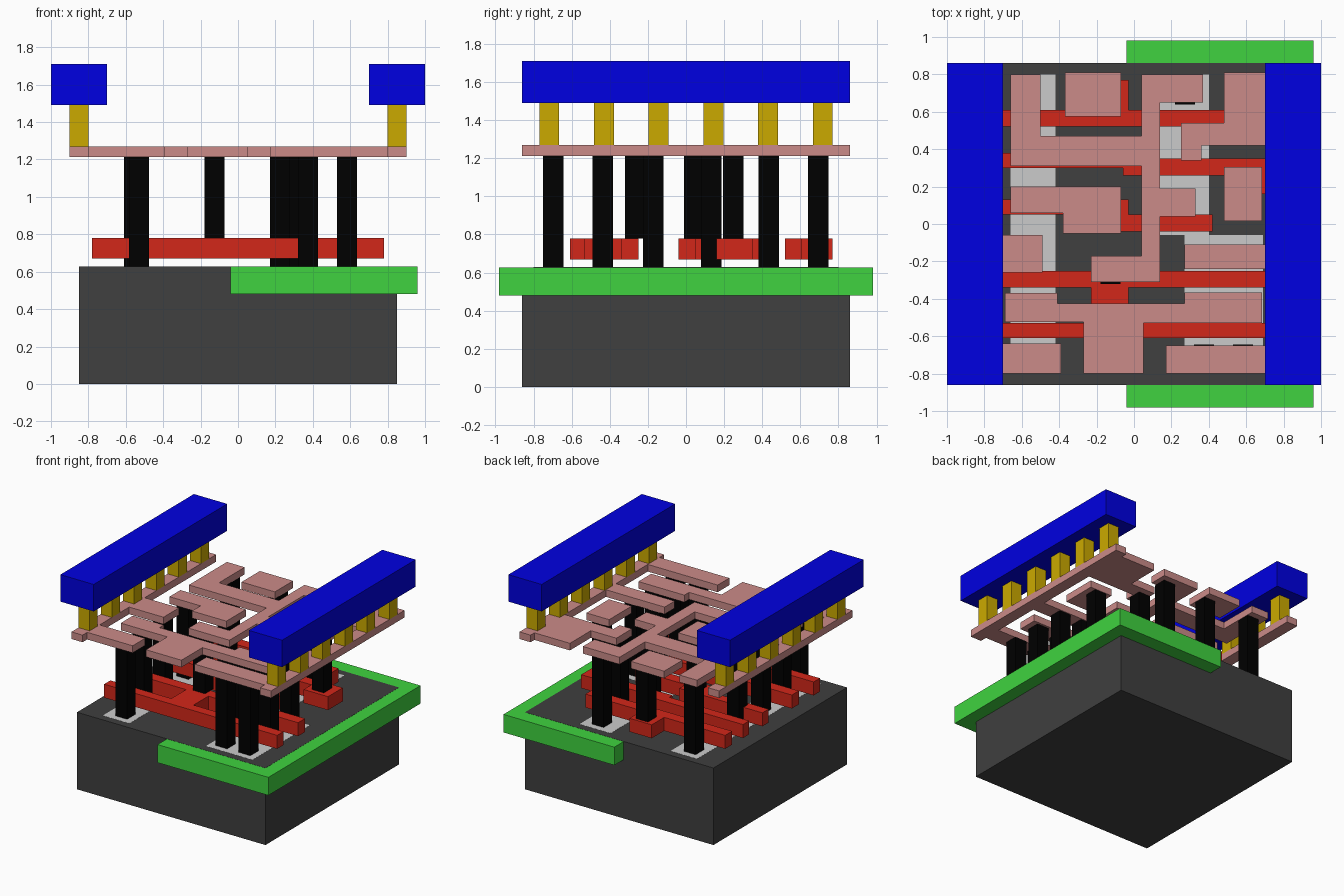
import bpy, bmesh

if "Cube" in bpy.data.objects:
    bpy.data.objects.remove(bpy.data.objects["Cube"])


def material(name, *rgb):
    m = bpy.data.materials.new(name)
    m.diffuse_color = (*rgb, 1)
    m.use_nodes = True
    m.node_tree.nodes["Principled BSDF"].inputs["Base Color"].default_value = m.diffuse_color
    return m


DARK = material("substrate_dark", .05, .05, .05)
GREEN = material("well_green", .05, .65, .05)
RED = material("gate_red", .65, .02, .01)
BLACK = material("contact_black", 0, 0, 0)
PINK = material("metal_pink", .6, .26, .25)
GOLD = material("via_gold", .6, .4, 0)
BLUE = material("rail_blue", 0, 0, .75)


def slab(name, z0, z1, mat, *walk):
    """Extrude a right-angled outline; walk alternates the next x and next y."""
    xs, ys = walk[0::2], walk[1::2]
    pts = []
    for i, y in enumerate(ys):
        pts += [(xs[i], y), (xs[(i + 1) % len(xs)], y)]
    bm = bmesh.new()
    face = bm.faces.new([bm.verts.new((x, y, z0)) for x, y in pts])
    top = bmesh.ops.extrude_face_region(bm, geom=[face])["geom"]
    for v in top:
        if isinstance(v, bmesh.types.BMVert):
            v.co.z = z1
    bmesh.ops.recalc_face_normals(bm, faces=bm.faces)
    me = bpy.data.meshes.new(name)
    bm.to_mesh(me)
    bm.free()
    if mat:
        me.materials.append(mat)
    bpy.context.collection.objects.link(bpy.data.objects.new(name, me))


def gate(name, *walk):
    slab(name, .67, .78, RED, *walk)


def wire(name, *walk):
    slab(name, 1.212, 1.27, PINK, *walk)


def post(name, x, y, z=.628):
    slab(name, z, 1.212, BLACK, x, y, x + .107, y + .107)


# Substrate, well and diffusion areas, all ending at nearly the same height
slab("substrate", 0, .628, DARK, -.85, -.86, .85, .86)
slab("well", .48, .627, GREEN, -.04, -.98, .96, .98)
slab("left_diffusion", .5, .629, None, -.66, -.8, -.42, .8)
slab("right_diffusion", .5, .629, None, .27, -.8, .69, -.06, .4, .8, .12, -.06)

# Red gate strips with contact pads; the front one is two bridged strips
gate("gate_back", -.78, .52, .48, .61, -.03, .77, -.23, .61)
gate("gate_upper", -.78, .3, -.06, .26, .48, .16, .7, .35, .03, .38)
gate("gate_middle", -.78, .05, -.23, -.04, .42, .05, -.03, .13)
gate("gate_front", -.78, -.61, .78, -.53, -.03, -.34, .78, -.25, -.78, -.34, -.23, -.53)

# Black posts: rows on the left, pairs at the front right, singles behind
for i, y in enumerate((-.75, -.49, -.225, .08, .64)):
    post(f"left_post_{i + 1}", -.61 if i else -.582, y)
    if i < 3:
        post(f"right_post_{i + 1}_inner", .32, y)
        post(f"right_post_{i + 1}_outer", .53, y)
post("branch_post", .17, .08)
post("supply_post", .25, .38)
post("output_post", .22, .64)
# Posts standing on the gate pads
for i, y in enumerate((.64, -.01, -.32)):
    post(f"gate_post_{i + 1}", -.18, y, .78)
post("gate_post_4", .53, .195, .78)

# Pink wiring layer
wire("output_wire", -.66, .31, .04, -.17, -.23, -.31, .14, .04, .33, .19,
     .14, .65, .37, .8, .04, .47, -.5, .8)
wire("back_pad", -.37, .575, -.07, .81)
wire("middle_pad", -.66, .06, -.38, -.05, -.07, .2)
wire("right_pad", .48, .015, .685, .305)
wire("front_wire", -.69, -.525, -.27, -.8, .05, -.53, .685, -.365, .27, -.425, -.41, -.37)
wire("left_supply_wire", -.9, -.86, -.8, -.8, -.39, -.64, -.8, -.26, -.49, -.06, -.8, .86)
wire("right_supply_wire", .9, -.86, .8, -.8, .17, -.65, .8, -.24, .27, -.11,
     .8, .42, .36, .34, .25, .54, .48, .81, .8, .86)

# Gold vias and blue power rails on both sides
for side, s in (("left", -1), ("right", 1)):
    for i in range(6):
        y = .287 * (i - 2.5)
        slab(f"{side}_via_{i + 1}", 1.27, 1.49, GOLD, s * .8, y - .052, s * .9, y + .052)
    slab(f"{side}_power_rail", 1.49, 1.71, BLUE, s * .7, -.86, s, .86)
